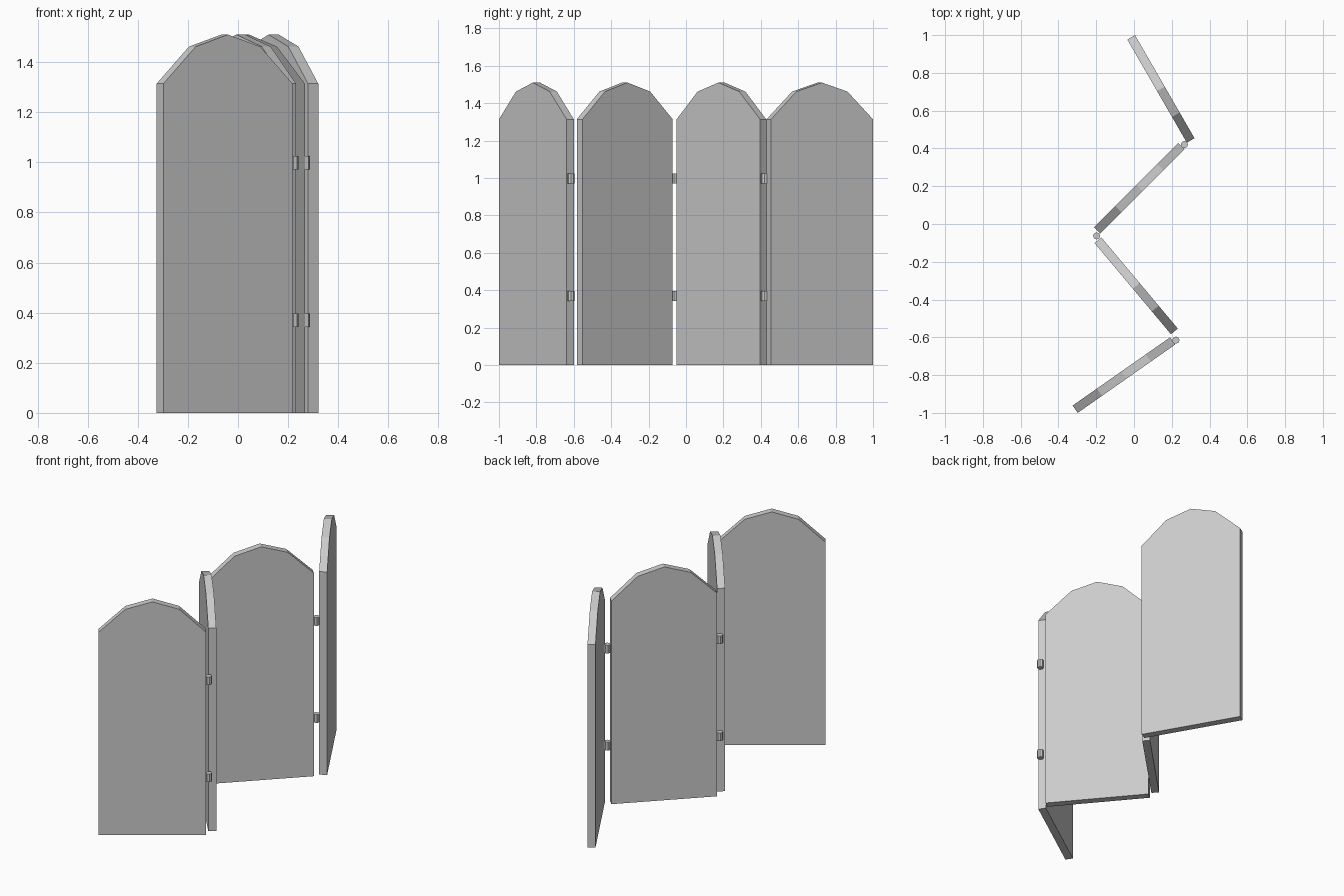
import bpy, bmesh
from math import radians
from mathutils import Matrix

if "Cube" in bpy.data.objects:
    bpy.data.objects.remove(bpy.data.objects["Cube"])

LENGTH, THICK = 0.63, 0.047
# Arched outline as (fraction along width, height)
PROFILE = [(0, 0), (1, 0), (1, 1.314), (0.75, 1.462), (0.5, 1.51),
           (0.25, 1.462), (0, 1.314)]


def make_object(name, bm):
    bmesh.ops.recalc_face_normals(bm, faces=bm.faces)
    mesh = bpy.data.meshes.new(name)
    bm.to_mesh(mesh)
    bm.free()
    obj = bpy.data.objects.new(name, mesh)
    bpy.context.collection.objects.link(obj)
    return obj


def panel(name, x, y, angle):
    # Extruded arched board, starting at (x, y) and turned about z
    bm = bmesh.new()
    face = bm.faces.new([bm.verts.new((u * LENGTH, -THICK / 2, z)) for u, z in PROFILE])
    ext = bmesh.ops.extrude_face_region(bm, geom=[face], use_keep_orig=True)
    verts = [v for v in ext["geom"] if isinstance(v, bmesh.types.BMVert)]
    bmesh.ops.translate(bm, verts=verts, vec=(0, THICK, 0))
    obj = make_object(name, bm)
    obj.location = (x, y, 0)
    obj.rotation_euler.z = radians(angle)


def hinge(name, x, y, z):
    # Short upright barrel
    bm = bmesh.new()
    bmesh.ops.create_cone(bm, cap_ends=True, segments=8, radius1=0.019, radius2=0.019,
                          depth=0.053, matrix=Matrix.Translation((x, y, z)))
    make_object(name, bm)


# Folding panels, back to front
for i, p in enumerate([(-0.015, 0.988, -60), (-0.195, -0.033, 45),
                       (-0.191, -0.086, -50), (-0.3115, -0.9805, 35)]):
    panel(f"screen_panel_{i + 1}", *p)

# Two hinges at each fold
for i, (x, y) in enumerate([(0.267, 0.421), (-0.198, -0.063), (0.222, -0.615)]):
    for part, z in (("lower", 0.37), ("upper", 0.998)):
        hinge(f"{part}_hinge_{i + 1}", x, y, z)
